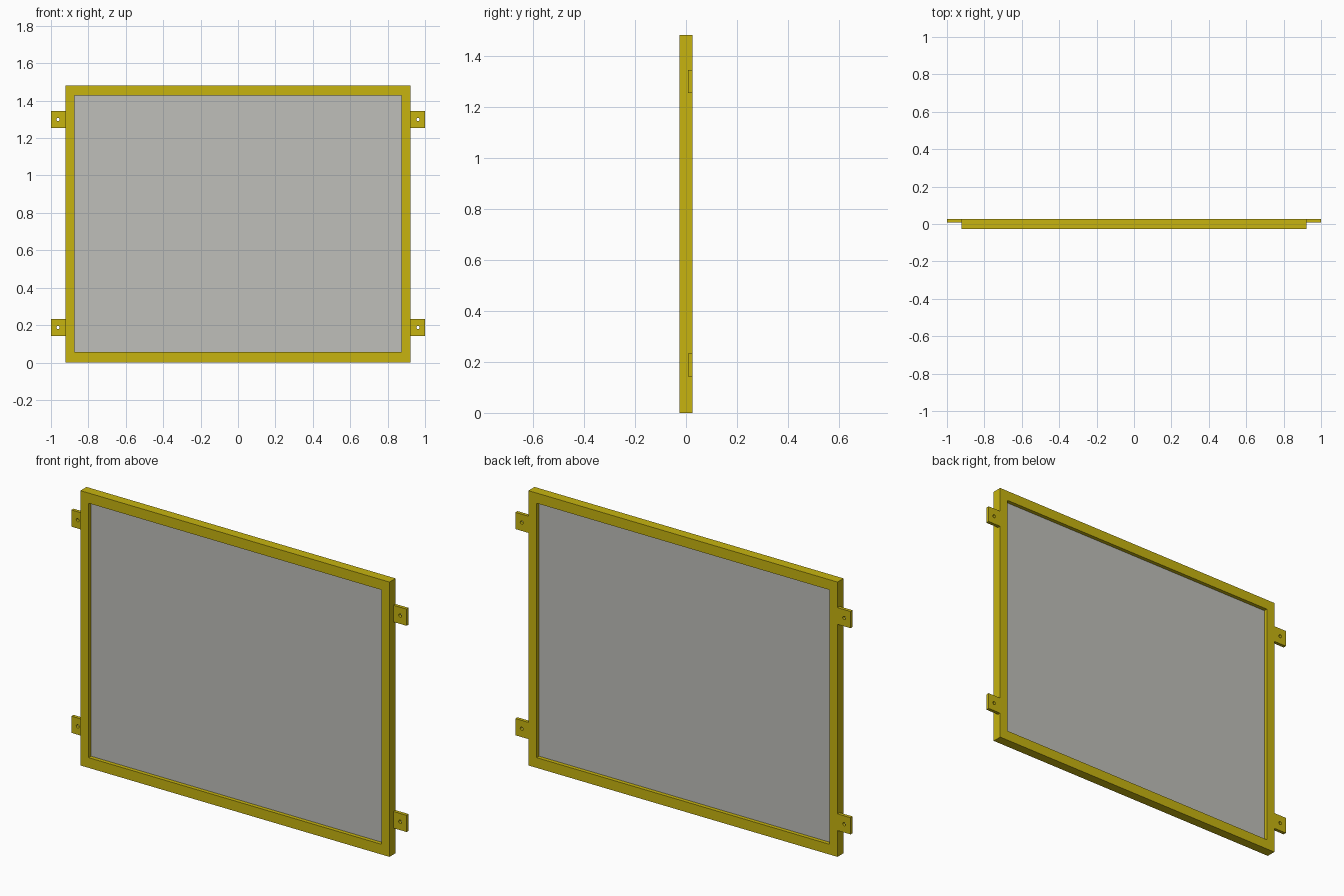
import bpy
from math import cos, sin, pi, radians

default = bpy.data.objects.get("Cube")
if default:
    bpy.data.objects.remove(default, do_unlink=True)


def make_material(name, rgb):
    mat = bpy.data.materials.new(name)
    mat.use_nodes = True
    mat.diffuse_color = (*rgb, 1)
    mat.node_tree.nodes["Principled BSDF"].inputs["Base Color"].default_value = (*rgb, 1)
    return mat


yellow = make_material("yellow paint", (0.57, 0.455, 0.005))
grey = make_material("grey panel", (0.52, 0.52, 0.49))


def rect(x0, x1, z0, z1):
    return [(x0, z0), (x1, z0), (x1, z1), (x0, z1)]


def circle(x, z, r, n=16):
    return [(x + r * cos(2 * pi * i / n), z + r * sin(2 * pi * i / n)) for i in range(n)]


def plate(name, outlines, y0, y1, mat):
    """Upright plate cut from closed outlines (inner outlines become holes)."""
    curve = bpy.data.curves.new(name, "CURVE")
    curve.dimensions = "2D"
    curve.fill_mode = "BOTH"
    curve.extrude = (y1 - y0) / 2
    for pts in outlines:
        spline = curve.splines.new("POLY")
        spline.points.add(len(pts) - 1)
        for p, (x, z) in zip(spline.points, pts):
            p.co = (x, z, 0, 1)
        spline.use_cyclic_u = True
    obj = bpy.data.objects.new(name, curve)
    obj.location.y = (y0 + y1) / 2
    obj.rotation_euler.x = radians(90)
    bpy.context.collection.objects.link(obj)
    bpy.ops.object.select_all(action="DESELECT")
    obj.select_set(True)
    bpy.context.view_layer.objects.active = obj
    bpy.ops.object.convert(target="MESH")
    obj = bpy.context.view_layer.objects.active
    obj.data.materials.clear()
    obj.data.materials.append(mat)
    bpy.ops.object.shade_flat()
    return obj


W, H, D = 0.922, 1.482, 0.026
IW, BORDER = 0.873, 0.055

# Frame and the thin panel set midway in its depth
plate("frame", [rect(-W, W, 0, H), rect(-IW, IW, BORDER, H - BORDER)], -D, D, yellow)
plate("panel", [rect(-IW, IW, BORDER, H - BORDER)], -0.005, 0.005, grey)

# Four mounting tabs with screw holes, flush with the back
for side, s in (("left", 1), ("right", -1)):
    for level, z in (("lower", 0.187), ("upper", 1.299)):
        x0, x1 = sorted((s * W, s))
        plate(f"{level}_{side}_tab",
              [rect(x0, x1, z - 0.045, z + 0.045), circle(s * 0.962, z, 0.009)],
              0.008, D, yellow)
